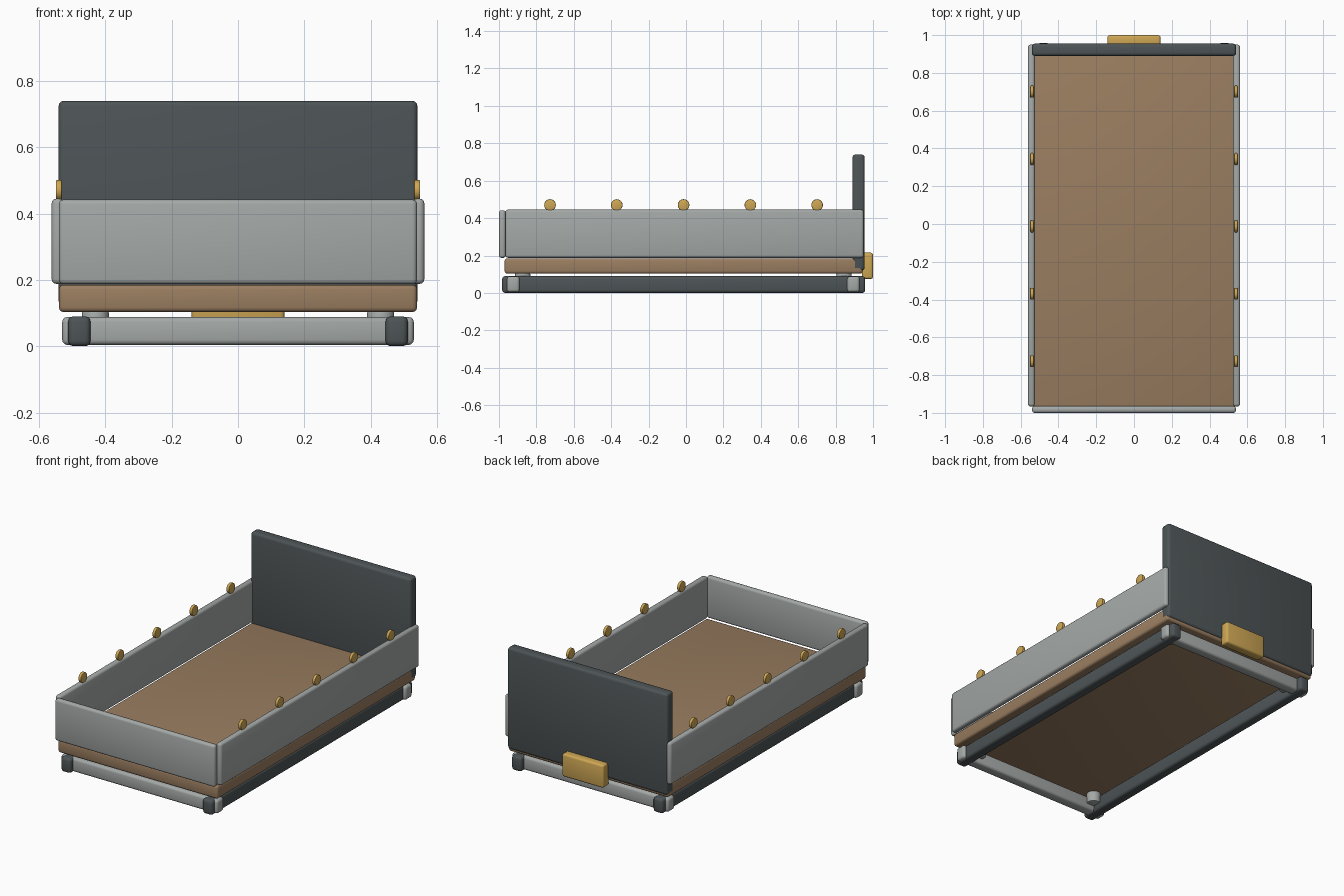
import bpy
import math

if "Cube" in bpy.data.objects:
    bpy.data.objects.remove(bpy.data.objects["Cube"])


def colour(name, rgb):
    m = bpy.data.materials.new(name)
    m.diffuse_color = (*rgb, 1)
    m.use_nodes = True
    m.node_tree.nodes["Principled BSDF"].inputs["Base Color"].default_value = m.diffuse_color
    return m


WOOD = colour("brown wood", (0.325, 0.208, 0.118))
LIGHT = colour("light grey paint", (0.37, 0.395, 0.385))
DARK = colour("dark grey steel", (0.075, 0.089, 0.094))
GOLD = colour("amber yellow", (0.62, 0.385, 0.09))


def finish(ob, name, mat, bevel, segments=3):
    """Name, colour, round the edges and shade a part."""
    ob.name = name
    ob.data.materials.append(mat)
    bpy.ops.object.transform_apply(location=False, rotation=True, scale=True)
    mod = ob.modifiers.new("rounded edges", 'BEVEL')
    mod.width = bevel
    mod.segments = segments
    mod.limit_method = 'ANGLE'
    mod.angle_limit = math.radians(50)
    bpy.ops.object.modifier_apply(modifier=mod.name)
    bpy.ops.object.shade_smooth_by_angle(angle=math.radians(35))
    return ob


def box(name, x, y, z, mat, bevel=0.014):
    """Rounded box given by its (min, max) range on each axis."""
    bpy.ops.mesh.primitive_cube_add(
        size=1, location=[(a + b) / 2 for a, b in (x, y, z)])
    ob = bpy.context.object
    ob.scale = [b - a for a, b in (x, y, z)]
    return finish(ob, name, mat, bevel)


def cylinder(name, loc, radius, depth, mat, bevel, rot=(0, 0, 0)):
    bpy.ops.mesh.primitive_cylinder_add(
        vertices=32, radius=radius, depth=depth, location=loc, rotation=rot)
    return finish(bpy.context.object, name, mat, bevel, 2)


# Floor and upright end panels
box("bed_floor", (-0.54, 0.54), (-0.97, 0.945), (0.103, 0.185), WOOD)
box("head_panel", (-0.541, 0.541), (0.89, 0.955), (0.12, 0.74), DARK, 0.016)
box("tailgate", (-0.54, 0.54), (-1.0, -0.964), (0.187, 0.442), LIGHT)

# Rear plate
box("rear_plate", (-0.14, 0.14), (0.94, 1.0), (0.075, 0.215), GOLD, 0.012)

# Cross members of the underframe
for name, y0, y1 in (("front_cross_beam", -0.957, -0.89),
                     ("rear_cross_beam", 0.862, 0.928)):
    box(name, (-0.53, 0.53), (y0, y1), (0.004, 0.088), LIGHT, 0.015)

# Mirrored parts: side walls, rails, mounts and tie buttons
for side, s in (("left", -1), ("right", 1)):
    wall_x = sorted((0.525 * s, 0.562 * s))
    rail_x = sorted((0.445 * s, 0.512 * s))
    box(side + "_side_wall", wall_x, (-0.966, 0.95), (0.188, 0.445), LIGHT)
    box(side + "_frame_rail", rail_x, (-0.983, 0.958), (0, 0.09), DARK, 0.016)
    for end, y in (("front", -0.873), ("rear", 0.845)):
        cylinder(f"{side}_{end}_mount", (0.43 * s, y, 0.071),
                 0.041, 0.066, LIGHT, 0.004)
    for i in range(5):
        cylinder(f"{side}_tie_button_{i + 1}",
                 (0.54 * s, -0.727 + 0.357 * i, 0.47), 0.031, 0.019,
                 GOLD, 0.004, (0, math.pi / 2, 0))
